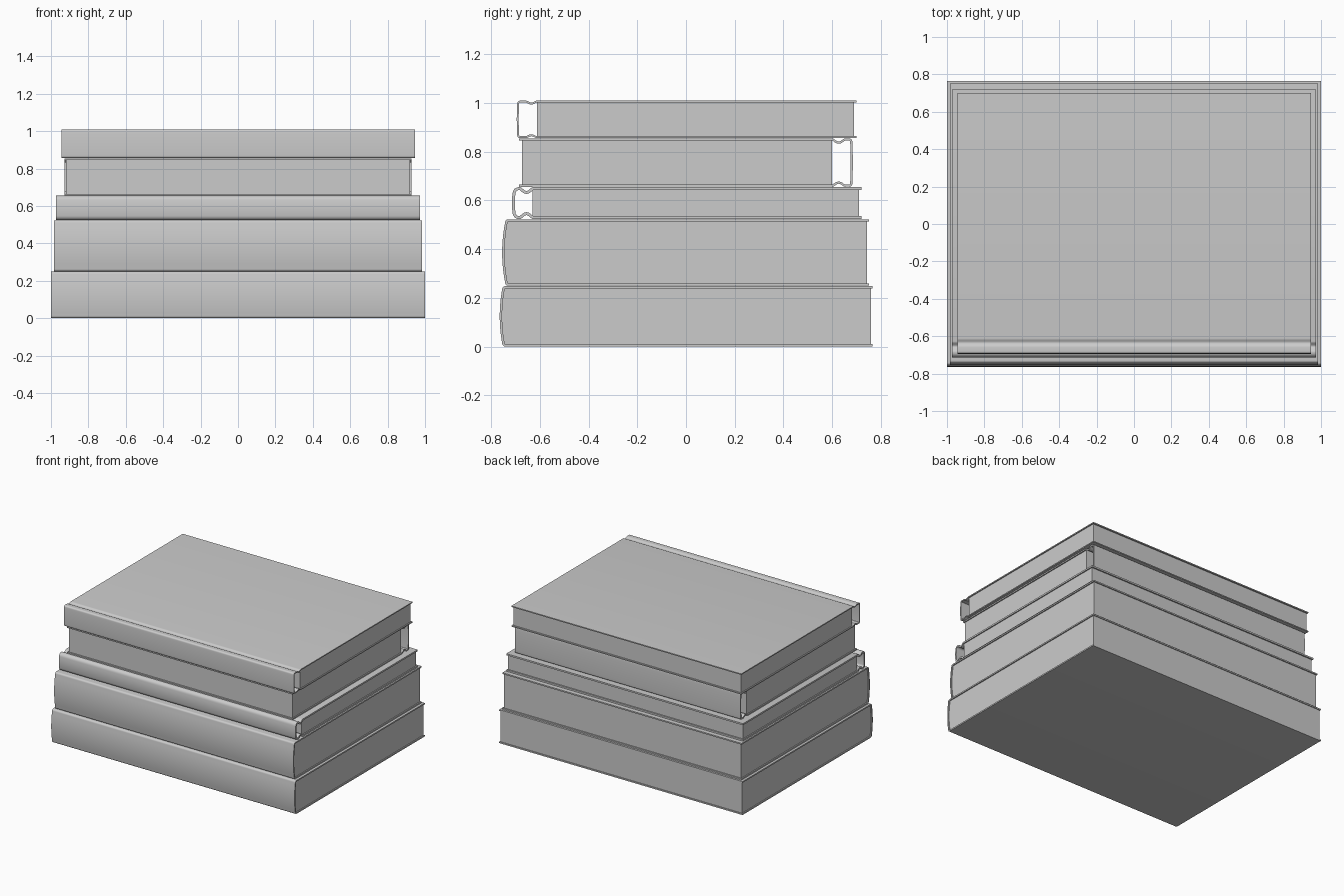
import bpy
import bmesh
import math
from mathutils import Vector

cube = bpy.data.objects.get("Cube")
if cube:
    bpy.data.objects.remove(cube, do_unlink=True)

grey = bpy.data.materials.new("plain grey")
grey.use_nodes = True
colour = (0.6, 0.6, 0.6, 1)
grey.diffuse_color = colour
grey.node_tree.nodes["Principled BSDF"].inputs["Base Color"].default_value = colour


def spine_path(length, half, radius, bulge, groove):
    """Outer cover line as (distance from spine, height from middle)."""
    upper = [Vector((length, half))]
    if groove:
        centre, width, depth = groove
        for i in range(13):
            s = 1 - 2 * i / 12
            dip = depth * (1 + math.cos(math.pi * s)) / 2
            upper.append(Vector((centre + s * width / 2, half - dip)))
    for i in range(7):
        a = math.pi / 2 * i / 6
        upper.append(Vector((bulge + radius * (1 - math.sin(a)),
                             half - radius * (1 - math.cos(a)))))
    for i in range(1, 7):
        s = 1 - i / 6
        upper.append(Vector((bulge * s * s, (half - radius) * s)))
    return upper + [Vector((p.x, -p.y)) for p in reversed(upper[:-1])]


def offset_path(path, amount):
    """Move each point to the inside of the cover."""
    result = []
    for i, p in enumerate(path):
        d = path[min(i + 1, len(path) - 1)] - path[max(i - 1, 0)]
        d.normalize()
        result.append(p + Vector((-d.y, d.x)) * amount)
    return result


def finish(name, bm):
    bmesh.ops.recalc_face_normals(bm, faces=bm.faces)
    mesh = bpy.data.meshes.new(name)
    bm.to_mesh(mesh)
    bm.free()
    mesh.materials.append(grey)
    obj = bpy.data.objects.new(name, mesh)
    bpy.context.collection.objects.link(obj)
    bpy.ops.object.select_all(action="DESELECT")
    obj.select_set(True)
    bpy.context.view_layer.objects.active = obj
    bpy.ops.object.shade_smooth_by_angle(angle=math.radians(30))


def book(name, half_x, z0, z1, spine_y, edge_y, thick, radius, bulge,
         page_end, page_start=None, groove=None):
    side = 1 if edge_y > spine_y else -1
    mid = (z0 + z1) / 2
    outer = spine_path(abs(edge_y - spine_y), (z1 - z0) / 2, radius, bulge, groove)
    inner = offset_path(outer, thick)

    def place(bm, p, x):
        return bm.verts.new((x, spine_y + side * p.x, mid + p.y))

    # Cover: a bent sheet with thickness
    bm = bmesh.new()
    rails = [[place(bm, p, x) for p in line]
             for line, x in ((outer, -half_x), (outer, half_x),
                             (inner, half_x), (inner, -half_x))]
    for k in range(4):
        a, b = rails[k], rails[(k + 1) % 4]
        for i in range(len(outer) - 1):
            bm.faces.new((a[i], a[i + 1], b[i + 1], b[i]))
    for i in (0, -1):
        bm.faces.new([r[i] for r in rails])
    finish(name + "_cover", bm)

    # Pages: filling the cover, or a plain block behind a hollow spine
    end = abs(page_end - spine_y)
    top = (z1 - z0) / 2 - thick
    if page_start is None:
        section = [Vector((min(p.x, end), p.y)) for p in inner]
    else:
        start = abs(page_start - spine_y)
        section = [Vector(c) for c in ((end, top), (start, top),
                                       (start, -top), (end, -top))]
    bm = bmesh.new()
    face = bm.faces.new([place(bm, p, -half_x + 0.008) for p in section])
    new = bmesh.ops.extrude_face_region(bm, geom=[face])["geom"]
    bmesh.ops.translate(bm, vec=(2 * half_x - 0.016, 0, 0),
                        verts=[v for v in new if isinstance(v, bmesh.types.BMVert)])
    finish(name + "_pages", bm)


# Books from the bottom of the stack to the top
book("bottom_book", 1.0, 0, 0.249, -0.765, 0.765, 0.01, 0.014, 0.01, 0.759)
book("second_book", 0.983, 0.25, 0.523, -0.755, 0.752, 0.01, 0.014, 0.012, 0.744)
book("third_book", 0.973, 0.524, 0.655, -0.715, 0.72, 0.012, 0.026, 0.003, 0.71,
     page_start=-0.63, groove=(0.06, 0.056, 0.016))
book("fourth_book", 0.927, 0.656, 0.855, 0.685, -0.685, 0.009, 0.013, 0.002, -0.674,
     page_start=0.6, groove=(0.058, 0.056, 0.013))
book("top_book", 0.945, 0.856, 1.01, -0.695, 0.701, 0.008, 0.012, 0.002, 0.69,
     page_start=-0.612, groove=(0.06, 0.046, 0.008))
